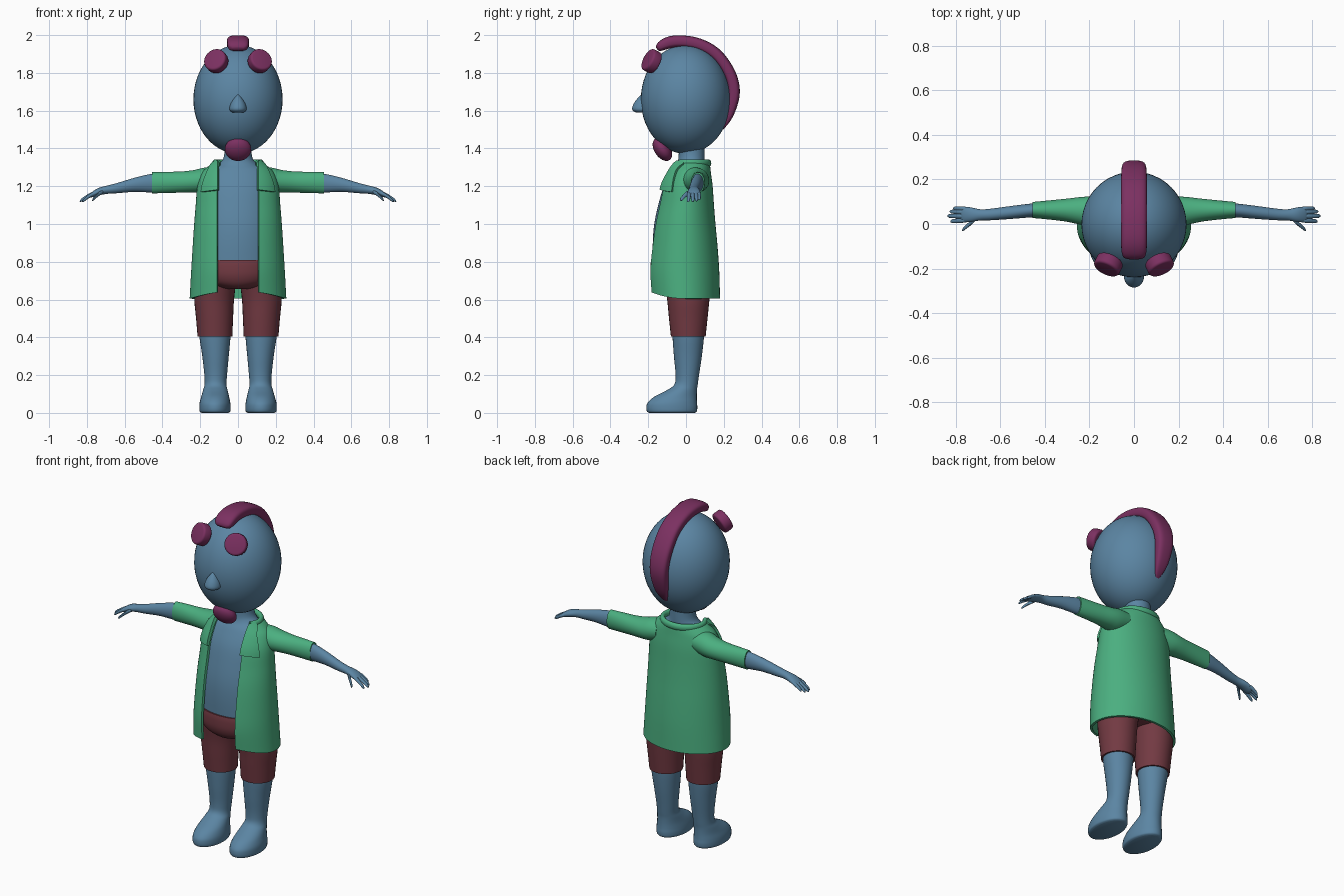
import bpy, bmesh
from math import sin, cos, pi, asin, sqrt, radians
from mathutils import Vector

if "Cube" in bpy.data.objects:
    bpy.data.objects.remove(bpy.data.objects["Cube"])

def mat(name, rgb):
    m = bpy.data.materials.new(name)
    m.diffuse_color = (*rgb, 1)
    m.use_nodes = True
    m.node_tree.nodes["Principled BSDF"].inputs["Base Color"].default_value = m.diffuse_color
    return m

SKIN = mat("skin_blue", (.105, .235, .366))
GREEN = mat("coat_green", (.07, .43, .216))
RED = mat("shorts_red", (.17, .042, .055))
PURPLE = mat("trim_purple", (.2, .03, .12))

def finish(ob, m, angle=40):
    ob.data.materials.append(m)
    bpy.ops.object.select_all(action='DESELECT')
    ob.select_set(True)
    bpy.context.view_layer.objects.active = ob
    for mod in list(ob.modifiers):
        bpy.ops.object.modifier_apply(modifier=mod.name)
    bpy.ops.object.shade_smooth_by_angle(angle=radians(angle))
    return ob

def smooth(keys, k=5):
    """Catmull-Rom resampling of a list of key tuples."""
    out = []
    for i in range(len(keys) - 1):
        a, b, c, d = (keys[max(i - 1, 0)], keys[i], keys[i + 1],
                      keys[min(i + 2, len(keys) - 1)])
        for j in range(k):
            t = j / k
            out.append(tuple(q + .5 * t * (r - p + t * (2*p - 5*q + 4*r - s + t * (3*(q - r) + s - p)))
                             for p, q, r, s in zip(a, b, c, d)))
    return out + [keys[-1]]

def skin(name, rings, m, closed=True, mirror=False, solid=0):
    """Bridge equal point rings; closed rings get capped ends."""
    bm = bmesh.new()
    vs = [[bm.verts.new(p) for p in r] for r in rings]
    n = len(vs[0])
    for a, b in zip(vs, vs[1:]):
        for i in range(n if closed else n - 1):
            j = (i + 1) % n
            bm.faces.new((a[i], a[j], b[j], b[i]))
    if closed:
        bm.faces.new(vs[0])
        bm.faces.new(vs[-1])
    bmesh.ops.recalc_face_normals(bm, faces=bm.faces)
    me = bpy.data.meshes.new(name)
    bm.to_mesh(me)
    bm.free()
    ob = bpy.data.objects.new(name, me)
    bpy.context.collection.objects.link(ob)
    if solid:
        mod = ob.modifiers.new("solid", 'SOLIDIFY')
        mod.thickness, mod.offset = solid, -1
    if mirror:
        ob.modifiers.new("mirror", 'MIRROR').use_mirror_merge = False
    return finish(ob, m)

def loft(name, keys, m, axis='z', n=32, k=5, mirror=False):
    """Elliptical sections (position, centre a, centre b, radius a, radius b)."""
    rings = []
    for p, a, b, ra, rb in smooth(keys, k):
        r = [(a + ra * cos(2*pi*i/n), b + rb * sin(2*pi*i/n)) for i in range(n)]
        rings.append([(u, v, p) if axis == 'z' else (p, u, v) for u, v in r])
    return skin(name, rings, m, mirror=mirror)

def ball(name, loc, scale, m, rot=(0, 0, 0)):
    bpy.ops.mesh.primitive_uv_sphere_add(segments=48, ring_count=28, location=loc, rotation=rot)
    ob = bpy.context.object
    ob.name, ob.scale = name, scale
    return finish(ob, m)

# head, nose, chin tuft
ball("head", (0, -.002, 1.66), (.236, .237, .288), SKIN)
loft("nose", [(1.59, 0, -.235, .028, .03), (1.6, 0, -.235, .042, .046), (1.615, 0, -.235, .045, .05),
              (1.64, 0, -.235, .037, .04), (1.665, 0, -.235, .021, .022), (1.685, 0, -.235, .003, .003)], SKIN)
ball("chin_tuft", (0, -.125, 1.395), (.07, .042, .068), PURPLE, (radians(34), 0, 0))

# eye discs
for s, side in ((1, "left"), (-1, "right")):
    bpy.ops.mesh.primitive_cylinder_add(vertices=40, radius=.062, depth=.055, location=(s*.115, -.182, 1.862))
    eye = bpy.context.object
    eye.name = side + "_eye"
    eye.rotation_euler = Vector((s*.38, -.8, .42)).to_track_quat('Z', 'Y').to_euler()
    bev = eye.modifiers.new("bevel", 'BEVEL')
    bev.width, bev.segments = .012, 3
    finish(eye, PURPLE)

# head crest: angle around head centre, outer radius, half thickness, half width
crest = [(120, .318, .008, .03), (118, .330, .02, .048), (113, .341, .028, .056), (104, .345, .032, .058),
         (90, .337, .032, .058), (76, .33, .032, .058), (58, .32, .032, .058), (41, .306, .032, .058),
         (24, .297, .032, .056), (8, .288, .032, .052), (-9, .272, .028, .045), (-25, .262, .02, .034),
         (-39, .253, .008, .014)]
rings = []
for a, ro, t, w in smooth(crest, 4):
    ring = []
    for i in range(28):
        c, s = cos(2*pi*i/28), sin(2*pi*i/28)
        u = w * (abs(c) ** .65) * (1 if c > 0 else -1)
        r = ro - t + t * (abs(s) ** .65) * (1 if s > 0 else -1)
        ring.append((u, r * cos(radians(a)), 1.66 + r * sin(radians(a))))
    rings.append(ring)
skin("head_crest", rings, PURPLE)

# torso with neck
loft("torso", [(.78, 0, -.012, .22, .163), (.9, 0, -.013, .215, .163), (1.0, 0, -.013, .208, .155),
               (1.1, 0, -.005, .2, .142), (1.2, 0, .003, .19, .12), (1.28, 0, .017, .16, .092),
               (1.32, 0, .026, .1, .074), (1.36, 0, .03, .074, .069), (1.45, 0, .03, .068, .068)], SKIN, n=48)

# arms, hands, fingers
loft("arm", [(.4, .063, 1.217, .032, .05), (.46, .061, 1.216, .031, .049), (.55, .052, 1.207, .029, .037),
             (.64, .043, 1.19, .026, .027), (.69, .041, 1.182, .025, .022), (.735, .042, 1.172, .033, .02),
             (.77, .042, 1.157, .033, .015), (.785, .042, 1.148, .02, .007)], SKIN, 'x', 24, mirror=True)
for name, y0, y1, x1, z1 in (("little_finger", .068, .07, .812, 1.13), ("ring_finger", .052, .056, .828, 1.123),
                             ("middle_finger", .035, .036, .838, 1.12), ("index_finger", .017, .012, .825, 1.118),
                             ("thumb", .02, -.028, .772, 1.125)):
    x0, z0 = (.715, 1.17) if name == "thumb" else (.755, 1.163)
    keys = [(x0 + (x1 - x0)*t, y0 + (y1 - y0)*t, z0 + (z1 - z0)*t**1.4, r, r)
            for t, r in ((0, .009), (.3, .011), (.65, .0095), (.9, .008), (1, .002))]
    loft(name, keys, SKIN, 'x', 12, 3, mirror=True)

# legs with feet
loft("leg", [(0, .122, -.075, .07, .12), (.008, .122, -.075, .081, .132), (.03, .122, -.075, .083, .135),
             (.055, .122, -.072, .081, .13), (.085, .121, -.056, .074, .113), (.12, .12, -.022, .065, .08),
             (.15, .119, 0, .058, .062), (.2, .118, .007, .06, .062), (.3, .119, .01, .07, .074),
             (.4, .122, .012, .082, .083), (.45, .122, .012, .082, .083)], SKIN, mirror=True)

# shorts
loft("shorts_leg", [(.405, .122, .012, .092, .092), (.5, .124, .012, .098, .102), (.6, .126, .012, .105, .112),
                    (.7, .118, .008, .108, .125), (.78, .11, 0, .1, .13)], RED, mirror=True)
loft("shorts_seat", [(.655, 0, -.01, .06, .1), (.665, 0, -.01, .12, .135), (.69, 0, -.011, .185, .16),
                     (.73, 0, -.012, .215, .174), (.78, 0, -.012, .224, .176), (.81, 0, -.012, .222, .172)], RED, n=48)

# open coat body: height, centre y, half width, half depth
GAP = .11
coat = smooth([(.605, -.01, .256, .19), (.75, -.016, .248, .192), (.88, -.015, .24, .182), (1.0, -.012, .232, .168),
               (1.1, -.005, .224, .153), (1.2, .003, .215, .138), (1.27, .015, .192, .117),
               (1.305, .02, .158, .108), (1.33, .02, .125, .104)], 5)
rings = []
for z, cy, rx, ry in coat:
    t0 = asin(GAP / rx)
    lift = .04 * max(0, (.75 - z) / .145)
    ring = []
    for i in range(65):
        t = t0 + (2*pi - 2*t0) * i / 64
        ring.append((rx * sin(t), cy - ry * cos(t), z + lift * max(0, cos(t)) ** 2))
    rings.append(ring)
skin("coat_body", rings, GREEN, closed=False, solid=.013)

# sleeves
loft("sleeve", [(.12, .045, 1.24, .07, .06), (.18, .052, 1.232, .07, .066), (.23, .058, 1.226, .064, .06),
                (.3, .062, 1.222, .052, .056), (.38, .063, 1.22, .043, .056), (.455, .063, 1.218, .036, .056)],
     GREEN, 'x', 32, mirror=True)

# lapels lie just in front of the coat surface
def coat_at(z):
    for a, b in zip(coat, coat[1:]):
        if z <= b[0]:
            f = (z - a[0]) / (b[0] - a[0])
            return [p + (q - p) * f for p, q in zip(a, b)]
    return coat[-1]

rows = []
for i in range(13):
    f = i / 12
    z = 1.17 + .158 * f
    _, cy, rx, ry = coat_at(z)
    x_out = min(.198 - .06 * f ** 1.5, rx * .985)
    row = []
    for j in range(9):
        x = GAP - .002 + (x_out - GAP + .002) * j / 8
        row.append((x, cy - ry * sqrt(1 - (x / rx) ** 2) - .016, z + .012 * (1 - f) * (1 - j / 8) + .008 * f))
    rows.append(row)
skin("lapel", rows, GREEN, closed=False, mirror=True, solid=.018)

# rolled collar around the back of the neck
rings = []
for i in range(33):
    t = radians(58 + 244 * i / 32)
    rings.append([((.122 + .014*cos(a)) * sin(t), .02 - (.1 + .014*cos(a)) * cos(t), 1.322 + .02*sin(a))
                  for a in (2*pi*j/14 for j in range(14))])
skin("collar", rings, GREEN)
